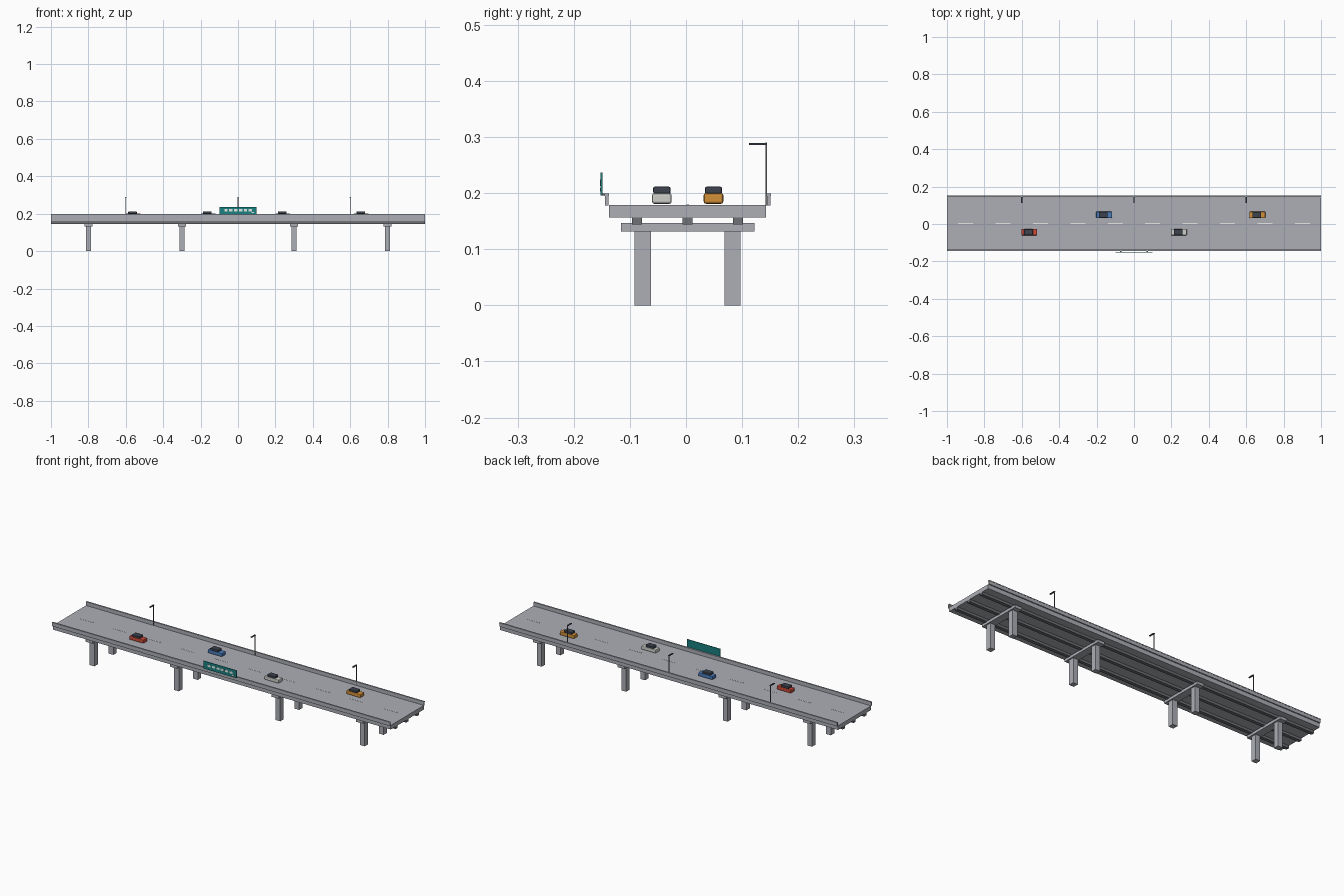
import bpy, bmesh
from mathutils import Matrix, Vector

if "Cube" in bpy.data.objects:
    bpy.data.objects.remove(bpy.data.objects["Cube"])

CY = 0.003  # bridge centre line (the sign shifts the bounding box)


def material(name, rgb):
    m = bpy.data.materials.new(name)
    m.diffuse_color = (*rgb, 1)
    m.use_nodes = True
    m.node_tree.nodes["Principled BSDF"].inputs["Base Color"].default_value = m.diffuse_color
    return m


CONCRETE = material("concrete_grey", (0.42, 0.43, 0.47))
STEEL = material("girder_grey", (0.16, 0.165, 0.18))
DARK = material("dark_navy", (0.045, 0.055, 0.075))
WHITE = material("marking_white", (0.8, 0.8, 0.78))
TEAL = material("sign_teal", (0.01, 0.22, 0.22))
RED = material("car_red", (0.6, 0.07, 0.04))
BLUE = material("car_blue", (0.07, 0.2, 0.5))
SILVER = material("car_silver", (0.62, 0.63, 0.6))
ORANGE = material("car_orange", (0.65, 0.28, 0.04))


def box(name, x, y, z, mat, bevel=0):
    """Box from (min, max) pairs, with optional rounded edges."""
    size = Vector((x[1] - x[0], y[1] - y[0], z[1] - z[0]))
    bm = bmesh.new()
    bmesh.ops.create_cube(bm, size=1, matrix=Matrix.Diagonal((*size, 1)))
    if bevel:
        bmesh.ops.bevel(bm, geom=bm.edges[:], offset=bevel, segments=2,
                        profile=0.5, affect='EDGES')
    me = bpy.data.meshes.new(name)
    bm.to_mesh(me)
    bm.free()
    me.materials.append(mat)
    ob = bpy.data.objects.new(name, me)
    ob.location = (sum(x) / 2, sum(y) / 2, sum(z) / 2)
    bpy.context.collection.objects.link(ob)
    return ob


def around(c, half):
    return (c - half, c + half)


# deck and girders
box("deck", (-1, 1), around(CY, 0.14), (0.157, 0.179), CONCRETE)
for dy in (-0.09, 0, 0.09):
    box("girder", (-1, 1), around(CY + dy, 0.009), (0.144, 0.157), STEEL)

# side barriers with slightly wider caps
for s in (-1, 1):
    y = CY + s * 0.1442
    box("barrier", (-1, 1), around(y, 0.003), (0.178, 0.195), CONCRETE)
    box("barrier_cap", (-1, 1), around(y, 0.004), (0.195, 0.199), CONCRETE)

# piers: two columns and a crossbeam each
for x in (-0.8, -0.3, 0.3, 0.8):
    box("pier_cap", around(x, 0.021), around(CY, 0.119), (0.132, 0.147), CONCRETE)
    for s in (-1, 1):
        box("pier_column", around(x, 0.014), around(CY + s * 0.08, 0.0145),
            (0, 0.132), CONCRETE)

# dashed centre line
for i in range(10):
    box("lane_dash", around(-0.9 + 0.2 * i, 0.04), around(CY, 0.002),
        (0.179, 0.1798), WHITE)

# street lamps on the back edge
for x in (-0.6, 0, 0.6):
    box("lamp_pole", around(x, 0.0018), around(0.1432, 0.0015), (0.178, 0.29), STEEL)
    box("lamp_arm", around(x, 0.004), (0.112, 0.1445), (0.286, 0.2895), DARK)

# cars: rounded body with dark cabin
for x, y, mat in ((-0.56, -0.043, RED), (-0.16, 0.049, BLUE),
                  (0.24, -0.043, SILVER), (0.66, 0.049, ORANGE)):
    box("car_body", around(x, 0.0425), around(y, 0.0175), (0.181, 0.2), mat, 0.004)
    box("car_cabin", around(x - 0.004, 0.023), around(y, 0.0155),
        (0.199, 0.2115), DARK, 0.003)

# front sign panel with plain pale bars
box("sign_panel", around(0, 0.098), (-0.1525, -0.149), (0.196, 0.237), TEAL)
for i in range(6):
    box("sign_bar", around(-0.064 + 0.026 * i, 0.009), (-0.1535, -0.1525),
        (0.213, 0.224), WHITE)
box("sign_small_bar", around(0.079, 0.006), (-0.1535, -0.1525), (0.203, 0.209), WHITE)
# brackets joining the sign to the barrier
for x in (-0.07, 0.07):
    box("sign_bracket", around(x, 0.004), (-0.149, -0.143), (0.196, 0.199), STEEL)
